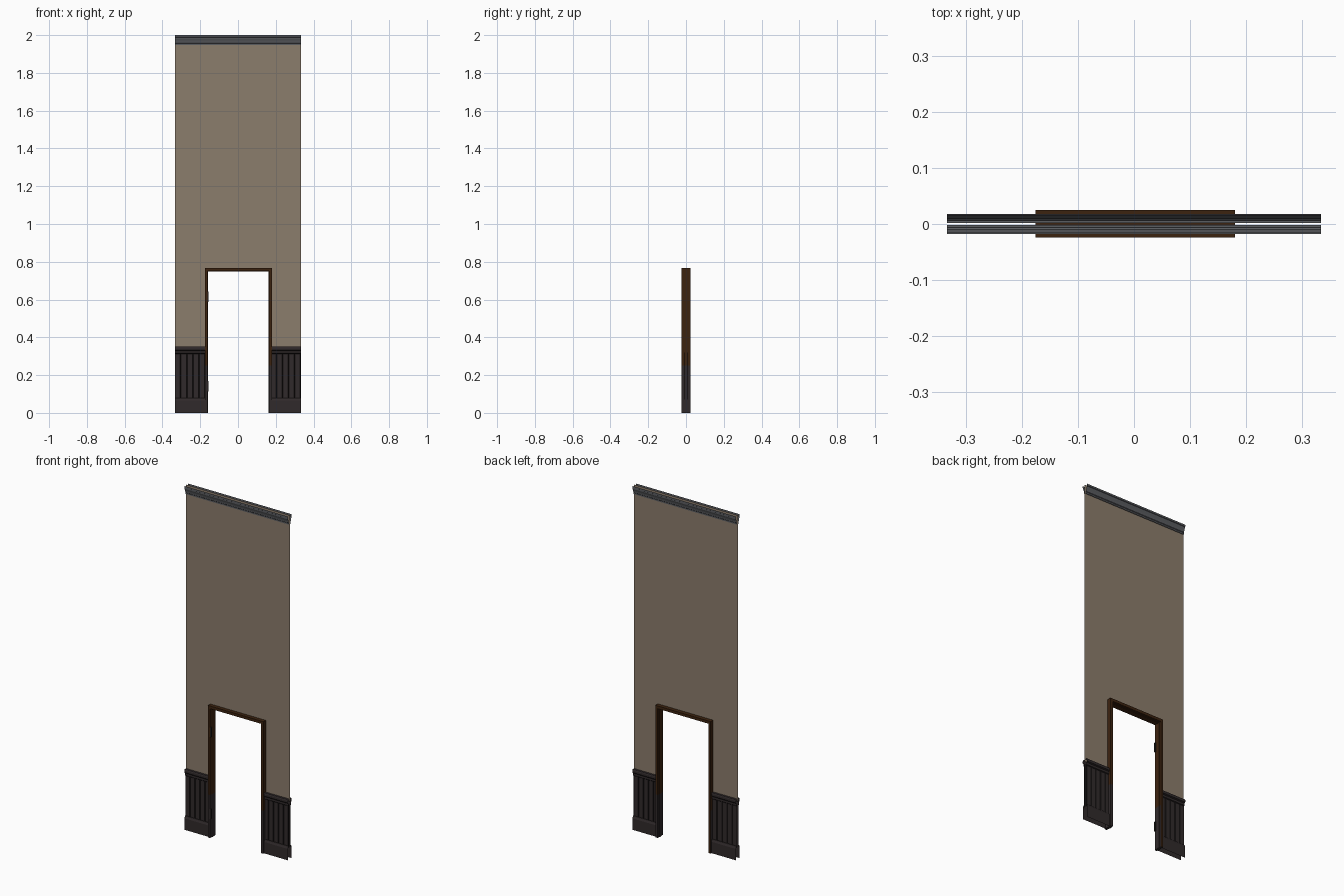
import bpy, bmesh

if "Cube" in bpy.data.objects:
    bpy.data.objects.remove(bpy.data.objects["Cube"])

def mat(name, r, g, b):
    m = bpy.data.materials.new(name)
    m.diffuse_color = (r, g, b, 1)
    m.use_nodes = True
    m.node_tree.nodes["Principled BSDF"].inputs["Base Color"].default_value = m.diffuse_color
    return m

PLASTER = mat("tan plaster", 0.26, 0.205, 0.15)
WAINSCOT = mat("dark wainscot", 0.030, 0.023, 0.024)
GROOVE = mat("groove black", 0.013, 0.010, 0.010)
WOOD = mat("brown wood", 0.046, 0.017, 0.005)
CROWN = mat("grey crown", 0.105, 0.11, 0.12)
METAL = mat("dark metal", 0.018, 0.015, 0.014)

W = 0.333            # half width of the wall
WALL_Y = 0.002       # half thickness of the wall
JL, JR = -0.170, 0.172   # wall opening, hidden behind the frame

def finish(name, bm, mats):
    me = bpy.data.meshes.new(name)
    bm.to_mesh(me)
    bm.free()
    for m in mats:
        me.materials.append(m)
    ob = bpy.data.objects.new(name, me)
    bpy.context.collection.objects.link(ob)
    return ob

def quad(bm, pts, idx=0):
    f = bm.faces.new([bm.verts.new(p) for p in pts])
    f.material_index = idx

def strip(name, profile, x0, x1, side, mats, rule=lambda i: 0):
    """Open moulding: (depth, z) profile swept along x on side -1 front / +1 back."""
    bm = bmesh.new()
    for i, ((d0, z0), (d1, z1)) in enumerate(zip(profile, profile[1:])):
        pts = [(x0, side * d0, z0), (x1, side * d0, z0),
               (x1, side * d1, z1), (x0, side * d1, z1)]
        quad(bm, pts if side < 0 else pts[::-1], rule(i))
    return finish(name, bm, mats)

def box(name, x0, x1, y0, y1, z0, z1, mats, cuts=(), rule=None):
    bm = bmesh.new()
    bmesh.ops.create_cube(bm, size=1)
    for v in bm.verts:
        v.co.x = x0 + (v.co.x + 0.5) * (x1 - x0)
        v.co.y = y0 + (v.co.y + 0.5) * (y1 - y0)
        v.co.z = z0 + (v.co.z + 0.5) * (z1 - z0)
    for z in cuts:
        bmesh.ops.bisect_plane(bm, geom=bm.verts[:] + bm.edges[:] + bm.faces[:],
                               plane_co=(0, 0, z), plane_no=(0, 0, 1))
    if rule:
        bm.normal_update()
        for f in bm.faces:
            f.material_index = rule(f)
    return finish(name, bm, mats)

def planks(name, x0, x1, side, n=5):
    """Tongue and groove boards with dark V-shaped channels."""
    z0, z1, face, deep, g = 0.07, 0.32, 0.009, 0.004, 0.005
    step = (x1 - x0) / n
    pts = []
    for i in range(n):
        a = x0 + i * step
        pts += [(a, face), (a + step - g, face), (a + step - g / 2, deep)]
    pts.append((x1, face))
    bm = bmesh.new()
    for i, ((a, d0), (b, d1)) in enumerate(zip(pts, pts[1:])):
        p = [(a, side * d0, z0), (b, side * d1, z0),
             (b, side * d1, z1), (a, side * d0, z1)]
        quad(bm, p if side < 0 else p[::-1], 0 if i % 3 == 0 else 1)
    finish(name, bm, [WAINSCOT, GROOVE])

crown_profile = [(WALL_Y, 1.948), (0.006, 1.948), (0.006, 1.956), (0.009, 1.959),
                 (0.009, 1.964), (0.011, 1.972), (0.015, 1.982), (0.015, 1.988),
                 (0.018, 1.990), (0.018, 2.0)]
cap_profile = [(0.009, 0.312), (0.013, 0.316), (0.013, 0.328), (0.018, 0.334),
               (0.018, 0.346), (0.015, 0.351), (WALL_Y, 0.351)]
base_profile = [(0.017, 0.0), (0.017, 0.066), (0.013, 0.076), (0.009, 0.080)]

for side, tag in ((-1, "front"), (1, "back")):
    # plaster sheet around the doorway
    bm = bmesh.new()
    for x0, x1, z0, z1 in ((-W, JL, 0.34, 2), (JR, W, 0.34, 2), (JL, JR, 0.76, 2)):
        y = side * WALL_Y
        p = [(x0, y, z0), (x1, y, z0), (x1, y, z1), (x0, y, z1)]
        quad(bm, p if side < 0 else p[::-1])
    finish("wall_" + tag, bm, [PLASTER])
    # crown moulding
    strip("crown_" + tag, crown_profile, -W, W, side, [CROWN])
    # wainscot on both sides of the doorway
    for end, x0, x1 in (("left", -W, -0.172), ("right", 0.174, W)):
        strip(f"cap_rail_{tag}_{end}", cap_profile, x0, x1, side,
              [WAINSCOT, GROOVE], lambda i: 1 if i in (0, 2) else 0)
        planks(f"planks_{tag}_{end}", x0, x1, side)
        strip(f"baseboard_{tag}_{end}", base_profile, x0, x1, side,
              [WAINSCOT, GROOVE], lambda i: 1 if i == 2 else 0)

# door frame: jambs turn dark near the floor
Y0, Y1 = -0.024, 0.025

def dark_low(f):
    return 1 if f.calc_center_median().z < 0.25 else 0

def dark_low_front(f):
    return 1 if f.calc_center_median().z < 0.25 and f.normal.y < 0.5 else 0

box("jamb_left", -0.176, -0.162, Y0, Y1, 0, 0.752, [WOOD, WAINSCOT], (0.25,), dark_low_front)
box("jamb_right", 0.165, 0.180, Y0, Y1, 0, 0.752, [WOOD, WAINSCOT], (0.25,), dark_low)
box("header", -0.176, 0.180, Y0, Y1, 0.752, 0.768, [WOOD])

# door stop running round the inside of the frame
box("stop_left", -0.162, -0.160, -0.004, 0.012, 0, 0.752, [WOOD, WAINSCOT], (0.25,), dark_low)
box("stop_right", 0.162, 0.165, -0.004, 0.012, 0, 0.752, [WOOD, WAINSCOT], (0.25,), dark_low)
box("stop_header", -0.162, 0.165, -0.004, 0.012, 0.749, 0.752, [WOOD])

# hinges on the left jamb
for i, z in enumerate((0.14, 0.615)):
    box(f"hinge_{i}", -0.163, -0.157, -0.024, -0.016, z - 0.028, z + 0.028, [METAL])
